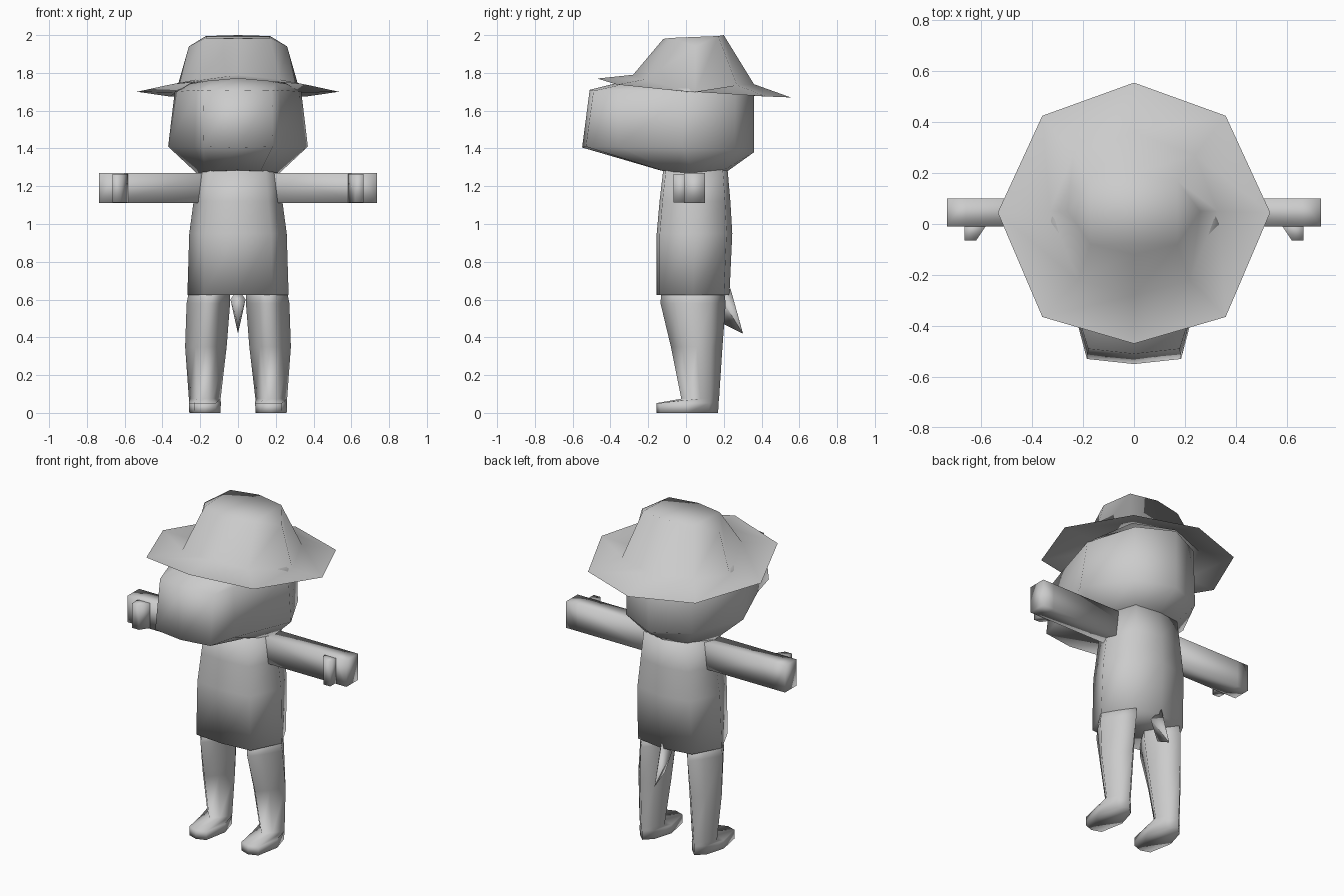
import bpy, bmesh
from mathutils import Vector

default_cube = bpy.data.objects.get("Cube")
if default_cube:
    bpy.data.objects.remove(default_cube, do_unlink=True)

grey = bpy.data.materials.new("light grey")
grey.use_nodes = True
grey_color = (0.6, 0.6, 0.6, 1)
grey.diffuse_color = grey_color
grey.node_tree.nodes["Principled BSDF"].inputs["Base Color"].default_value = grey_color


def loft(name, rings, cap_start=True, cap_end=True):
    """Skin a list of equal-length point loops into one smooth object."""
    bm = bmesh.new()
    loops = [[bm.verts.new(Vector(point)) for point in ring] for ring in rings]
    for lower, upper in zip(loops, loops[1:]):
        count = len(lower)
        for i in range(count):
            j = (i + 1) % count
            bm.faces.new((lower[i], lower[j], upper[j], upper[i]))
    if cap_start:
        bm.faces.new(list(reversed(loops[0])))
    if cap_end:
        bm.faces.new(loops[-1])
    bmesh.ops.recalc_face_normals(bm, faces=bm.faces[:])
    for face in bm.faces:
        face.smooth = True
    mesh = bpy.data.meshes.new(name)
    bm.to_mesh(mesh)
    bm.free()
    mesh.materials.append(grey)
    bpy.context.collection.objects.link(bpy.data.objects.new(name, mesh))


def mirrored(half):
    """Close a half outline, running front centre to back centre, across x."""
    return half + [(-x, y, z) for x, y, z in reversed(half[1:-1])]


def section(outline, centre, half_width, front, back, z):
    """Scale a unit half outline to a horizontal cross-section."""
    middle, depth = (front + back) / 2, (back - front) / 2
    unit = mirrored([(x, y, 0) for x, y in outline])
    return [(centre + x * half_width, middle + y * depth, z) for x, y, _ in unit]


# Torso, ending in a straight hem
torso_outline = [(0, -1), (.68, -.92), (1, 0), (.68, .85), (0, 1)]
torso_sizes = [(.268, -.155, .23, .625), (.258, -.155, .245, .95),
               (.235, -.14, .235, 1.12), (.215, -.12, .22, 1.29)]
loft("torso", [section(torso_outline, 0, *size) for size in torso_sizes])

# Head with a broad blunt snout
neck = [(0, -.14, 1.285), (.12, -.12, 1.28), (.18, -.05, 1.275),
        (.22, .04, 1.27), (.14, .19, 1.28), (0, .22, 1.28)]
jaw = [(0, -.55, 1.405), (.185, -.53, 1.41), (.23, -.36, 1.41),
       (.37, -.02, 1.41), (.22, .26, 1.39), (0, .36, 1.38)]
brow = [(0, -.51, 1.71), (.18, -.49, 1.705), (.22, -.36, 1.71),
        (.335, 0, 1.7), (.21, .26, 1.73), (0, .36, 1.735)]
scalp = [(0, -.25, 1.775), (.12, -.22, 1.765), (.2, -.17, 1.75),
         (.28, .04, 1.74), (.18, .22, 1.75), (0, .3, 1.76)]
loft("head", [mirrored(ring) for ring in (neck, jaw, brow, scalp)])

# Hat: drooping eight-sided brim and tapered crown in one skin
brim = [(0, -.47, 1.77), (.36, -.365, 1.738), (.535, .045, 1.7), (.36, .425, 1.675), (0, .555, 1.67)]
band = [(0, -.28, 1.79), (.22, -.22, 1.765), (.33, .05, 1.695), (.24, .27, 1.735), (0, .36, 1.74)]
crown = [(0, -.12, 1.98), (.17, -.08, 1.985), (.26, .05, 1.94), (.17, .17, 1.995), (0, .2, 2)]
loft("hat", [mirrored(ring) for ring in (brim, band, crown)], cap_start=False)

# Limbs, built once per side: diamond-section legs on blunt feet
leg_outline = [(0, -1), (.5, -.55), (1, 0), (.5, .55), (0, 1)]
foot_outline = [(0, -1), (.68, -.88), (1, 0), (.6, .7), (0, 1)]
foot_sizes = [(.175, .083, -.155, .17, 0), (.175, .084, -.155, .172, .052)]
leg_sizes = [(.176, .084, -.025, .175, .075), (.17, .11, -.08, .193, .35),
             (.157, .115, -.135, .21, .58), (.15, .107, -.13, .2, .66)]
for side, label in ((1, "left"), (-1, "right")):
    rings = [section(outline, side * centre, *rest)
             for outline, sizes in ((foot_outline, foot_sizes), (leg_outline, leg_sizes))
             for centre, *rest in sizes]
    loft(label + "_leg", rings)

    # Arm: plain rectangular bar
    arm_profile = ((-.01, 1.11), (.1, 1.11), (.1, 1.27), (-.01, 1.27))
    loft(label + "_arm", [[(side * x, y, z) for y, z in arm_profile] for x in (.17, .66, .735)])

    # Thumb: short wedge on the front of the hand
    def thumb_ring(inner, outer, y, low, high):
        corners = ((inner, low), (outer, low), (outer, high), (inner, high))
        return [(side * x, y, z) for x, z in corners]
    loft(label + "_thumb", [thumb_ring(.57, .665, .01, 1.115, 1.265),
                            thumb_ring(.62, .665, -.065, 1.115, 1.265)])

# Tail: pointed spike under the back hem
root = [(0, .235, .66), (.04, .19, .6), (0, .2, .47), (-.04, .19, .6)]
tip = [(x * .02, .3 + (y - .2) * .02, .42 + (z - .47) * .02) for x, y, z in root]
loft("tail", [root, tip])
